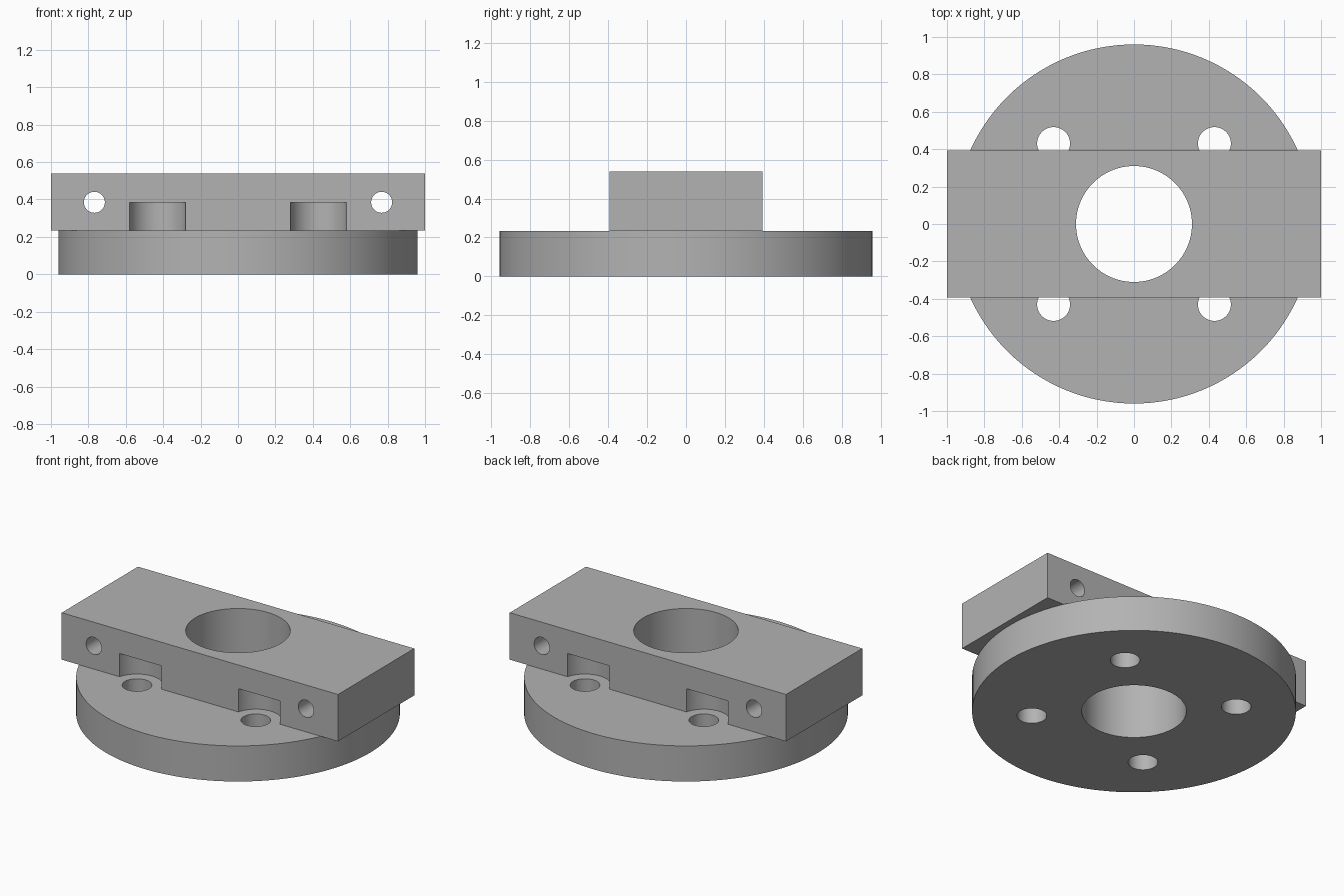
import bpy
import math

if "Cube" in bpy.data.objects:
    bpy.data.objects.remove(bpy.data.objects["Cube"])

# One flat grey for the whole machined part
grey = bpy.data.materials.new("machined grey")
grey.diffuse_color = (0.45, 0.45, 0.45, 1)
grey.use_nodes = True
grey.node_tree.nodes["Principled BSDF"].inputs["Base Color"].default_value = grey.diffuse_color

DISC_TOP, BAR_TOP = 0.233, 0.54
BAR_HALF_DEPTH = 0.394
BOLT = 0.43            # bolt hole offset in x and y
PIN_X, PIN_Z = 0.768, 0.385


def cylinder(name, radius, z0, z1, x=0, y=0, sides=64):
    bpy.ops.mesh.primitive_cylinder_add(vertices=sides, radius=radius, depth=z1 - z0,
                                        location=(x, y, (z0 + z1) / 2))
    bpy.context.object.name = name
    return bpy.context.object


def cut(part, cutters):
    """Subtract every cutter from the part, then discard the cutters."""
    for c in cutters:
        c.hide_render = True
        mod = part.modifiers.new("cut", 'BOOLEAN')
        mod.operation, mod.solver, mod.object = 'DIFFERENCE', 'EXACT', c
        bpy.ops.object.select_all(action='DESELECT')
        part.select_set(True)
        bpy.context.view_layer.objects.active = part
        bpy.ops.object.modifier_apply(modifier=mod.name)
        bpy.data.objects.remove(c, do_unlink=True)
    part.data.materials.clear()
    part.data.materials.append(grey)
    bpy.ops.object.shade_smooth_by_angle(angle=math.radians(30))


corners = [(sx * BOLT, sy * BOLT) for sx in (-1, 1) for sy in (-1, 1)]

# Round base with a centre bore and four bolt holes
disc = cylinder("base_disc", 0.96, 0, DISC_TOP, sides=128)
cut(disc, [cylinder("bore", 0.31, -0.1, 0.4, sides=96)]
    + [cylinder("bolt_hole", 0.088, -0.1, 0.4, x, y) for x, y in corners])

# Cross bar with centre bore, bolt head pockets and two side pin holes
bpy.ops.mesh.primitive_cube_add(size=1, location=(0, 0, (DISC_TOP + BAR_TOP) / 2))
bar = bpy.context.object
bar.name = "cross_bar"
bar.scale = (2, 2 * BAR_HALF_DEPTH, BAR_TOP - DISC_TOP)
bpy.ops.object.transform_apply(location=False, rotation=False, scale=True)
cutters = [cylinder("bore", 0.31, 0.1, 0.7, sides=96)]
cutters += [cylinder("head_pocket", 0.155, 0.1, 0.385, x, y) for x, y in corners]
for sx in (-1, 1):
    pin = cylinder("pin_hole", 0.056, -0.6, 0.6, sx * PIN_X, 0, 48)
    pin.location.z = PIN_Z
    pin.rotation_euler.x = math.pi / 2
    cutters.append(pin)
bpy.context.view_layer.update()
cut(bar, cutters)
